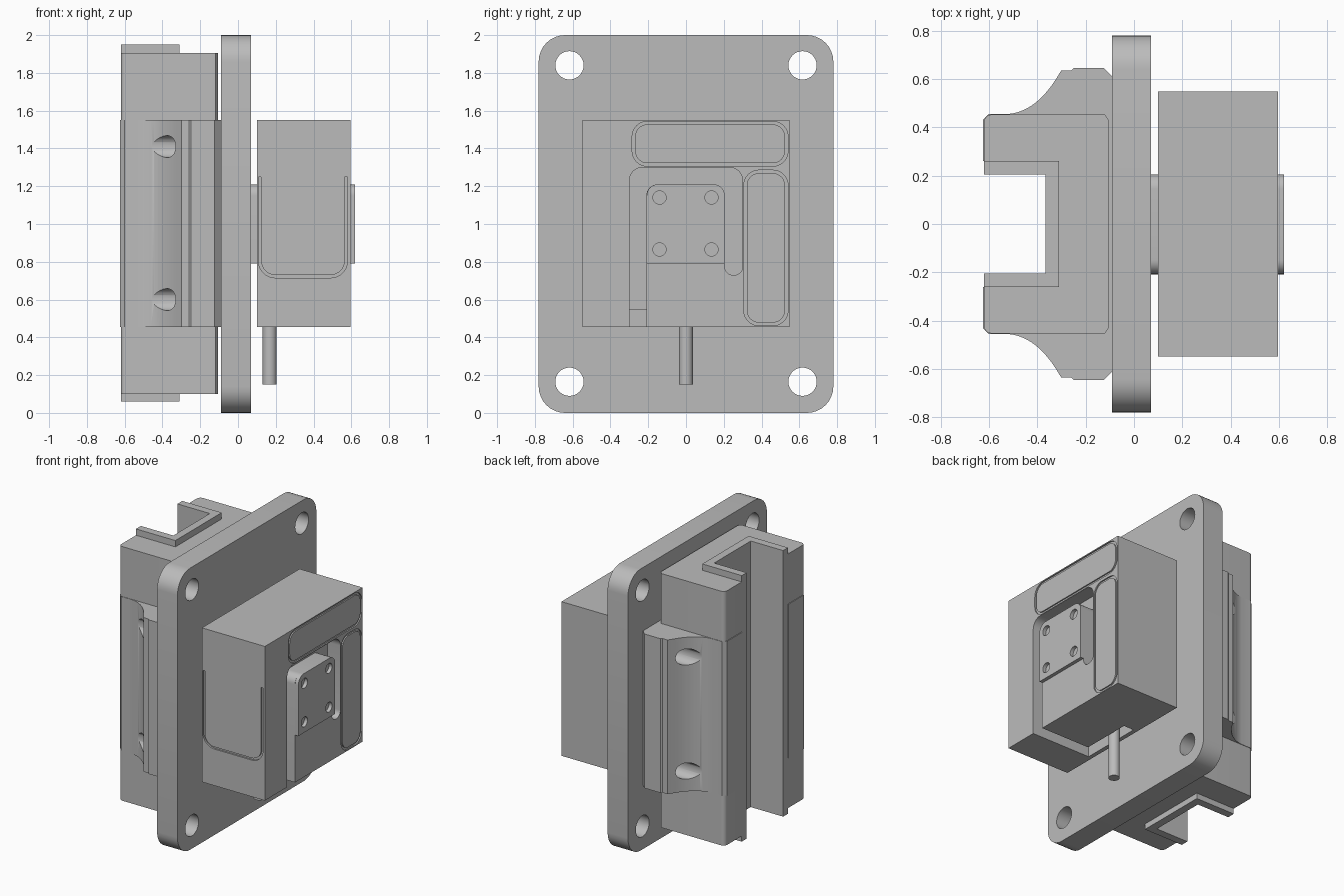
import bpy, bmesh, math
from mathutils import Vector

cube = bpy.data.objects.get("Cube")
if cube:
    bpy.data.objects.remove(cube, do_unlink=True)

grey = bpy.data.materials.new("plain_grey")
grey.use_nodes = True
GREY = (0.5, 0.5, 0.5, 1)
grey.diffuse_color = GREY
grey.node_tree.nodes["Principled BSDF"].inputs["Base Color"].default_value = GREY


def rounded(points, steps=8):
    """Outline from (u, v) or (u, v, radius) corners, filleting where a radius is given."""
    out = []
    for i, p in enumerate(points):
        c = Vector(p[:2])
        if len(p) == 2:
            out.append(c)
            continue
        a = (Vector(points[i - 1][:2]) - c).normalized()
        b = (Vector(points[(i + 1) % len(points)][:2]) - c).normalized()
        half = a.angle(b) / 2
        centre = c + (a + b).normalized() * p[2] / math.sin(half)
        start = c + a * p[2] / math.tan(half) - centre
        end = c + b * p[2] / math.tan(half) - centre
        sweep = start.angle(end)
        for k in range(steps + 1):
            t = k / steps
            arm = start * math.sin((1 - t) * sweep) + end * math.sin(t * sweep)
            out.append(centre + arm / math.sin(sweep))
    return out


def rect(u0, u1, v0, v1, r=None):
    corners = [(u0, v0), (u1, v0), (u1, v1), (u0, v1)]
    return rounded([c + (r,) for c in corners] if r else corners)


def circle(u, v, r, n=32):
    return [(u + r * math.cos(2 * math.pi * k / n), v + r * math.sin(2 * math.pi * k / n))
            for k in range(n)]


def mirrored(half):
    """Close a +y half outline with its mirror image."""
    return list(half) + [(x, -y) for x, y in reversed(half)]


def prism(name, outline, axis, lo, hi):
    """Extrude an outline along an axis; outline is yz, xz or xy."""
    def place(p, d):
        u, v = p
        return {"x": (d, u, v), "y": (u, d, v), "z": (u, v, d)}[axis]
    bm = bmesh.new()
    face = bm.faces.new([bm.verts.new(place(p, lo)) for p in outline])
    new = bmesh.ops.extrude_face_region(bm, geom=[face])["geom"]
    shift = Vector(place((0, 0), hi - lo))
    bmesh.ops.translate(bm, vec=shift, verts=[g for g in new if isinstance(g, bmesh.types.BMVert)])
    bmesh.ops.recalc_face_normals(bm, faces=bm.faces[:])
    mesh = bpy.data.meshes.new(name)
    bm.to_mesh(mesh)
    bm.free()
    mesh.materials.append(grey)
    ob = bpy.data.objects.new(name, mesh)
    bpy.context.collection.objects.link(ob)
    return ob


def cut(ob, *cutters):
    """Subtract the cutters, bake the result and drop the cutters."""
    for c in cutters:
        c.hide_render = True
        mod = ob.modifiers.new("cut", "BOOLEAN")
        mod.operation = "DIFFERENCE"
        mod.solver = "EXACT"
        mod.object = c
    bpy.context.view_layer.update()
    graph = bpy.context.evaluated_depsgraph_get()
    mesh = bpy.data.meshes.new_from_object(ob.evaluated_get(graph))
    ob.modifiers.clear()
    ob.data = mesh
    for c in cutters:
        bpy.data.objects.remove(c, do_unlink=True)


# Mounting plate with four corner holes
plate = prism("mounting_plate", rect(-0.78, 0.78, 0, 2, 0.14), "x", -0.09, 0.07)
cut(plate, *[prism("hole", circle(y, z, 0.075), "x", -0.2, 0.2)
             for y in (-0.617, 0.617) for z in (0.165, 1.84)])

# Carriage body: winged profile with concave flanks and a rail slot
a, b, c = Vector((-0.31, 0.62)), Vector((-0.40, 0.465)), Vector((-0.52, 0.455))
flank = [tuple(a * (1 - t) ** 2 + b * 2 * t * (1 - t) + c * t * t)
         for t in [k / 12 for k in range(13)]]
half = [(-0.09, 0.61), (-0.125, 0.645), (-0.25, 0.645), (-0.26, 0.635), (-0.30, 0.635)]
half += flank + [(-0.6, 0.455), (-0.625, 0.43), (-0.625, 0.26), (-0.31, 0.26)]
carriage = prism("carriage_body", mirrored(half), "z", 0.455, 1.55)
cut(carriage, *[prism("bore", circle(y, z, 0.058), "x", -0.6, -0.15)
                for y in (-0.53, 0.53) for z in (0.6, 1.41)])

# End caps above and below the carriage body
cap = rounded([(-0.105, 0), (-0.105, 0.43), (-0.12, 0.452), (-0.62, 0.452, 0.03),
               (-0.62, 0.26), (-0.31, 0.26), (-0.31, 0)])[1:-1]
for name, lo, hi in (("lower_end_cap", 0.1, 0.455), ("upper_end_cap", 1.55, 1.905)):
    prism(name, mirrored(cap), "z", lo, hi)

# Slot liner that stands proud of both caps
liner = [(-0.31, 0.26), (-0.62, 0.26), (-0.62, 0.205), (-0.365, 0.205)]
prism("slot_liner", mirrored(liner), "z", 0.06, 1.95)

# Block on the other side of the plate, with channels and cover recesses
X0, X1 = 0.10, 0.595
block = prism("block", rect(-0.548, 0.548, 0.455, 1.55), "x", X0, X1)
channel = rounded([(-0.30, 0.4), (-0.30, 1.30, 0.07), (0.30, 1.30, 0.07),
                   (0.30, 0.73, 0.044), (0.205, 0.73, 0.044), (0.205, 1.21, 0.06),
                   (-0.21, 1.21, 0.06), (-0.21, 0.4)])
cable_slot = [(0.7, -0.30), (0.7, -0.21), (0.21, -0.21), (0.21, 0.15), (0.13, 0.15), (0.13, -0.30)]
side_groove = rounded([(0.108, 1.25), (0.108, 0.715, 0.09), (0.58, 0.715, 0.09), (0.58, 1.25),
                       (0.565, 1.25), (0.565, 0.73, 0.075), (0.123, 0.73, 0.075), (0.123, 1.25)])
covers = {"upper_cover": (-0.285, 0.54, 1.306, 1.543, 0.08),
          "side_cover": (0.306, 0.54, 0.462, 1.285, 0.08)}
cutters = [prism("channel", channel, "x", X1 - 0.1, 0.7),
           prism("cable_slot", cable_slot, "z", 0.4, 0.545),
           prism("side_groove", side_groove, "y", -0.6, -0.536)]
GAP = 0.016
for name, (u0, u1, v0, v1, r) in covers.items():
    cutters.append(prism("recess", rect(u0, u1, v0, v1, r), "x", X1 - 0.009, 0.7))
    prism(name, rect(u0 + GAP, u1 - GAP, v0 + GAP, v1 - GAP, r - GAP), "x", X1 - 0.009, X1)
cut(block, *cutters)

# Mounting pads on both faces of the block
pad = rounded([(-0.208, 0.79), (0.205, 0.79), (0.205, 1.21, 0.06), (-0.208, 1.21, 0.06)])
front_pad = prism("outer_pad", pad, "x", X1 - 0.02, 0.62)
cut(front_pad, *[prism("screw_hole", circle(y, z, 0.035), "x", X1 - 0.01, 0.7)
                 for y in (-0.14, 0.135) for z in (0.865, 1.14)])
prism("inner_pad", pad, "x", 0.07, X0)

# Cable leaving the underside
prism("cable", circle(0.168, 0, 0.037), "z", 0.15, 0.55)

# Smooth the round surfaces and keep the edges sharp
for ob in bpy.context.collection.objects:
    if ob.type == "MESH" and ob.data.materials and ob.data.materials[0] == grey:
        bpy.ops.object.select_all(action="DESELECT")
        ob.select_set(True)
        bpy.context.view_layer.objects.active = ob
        bpy.ops.object.shade_smooth_by_angle(angle=math.radians(30))
